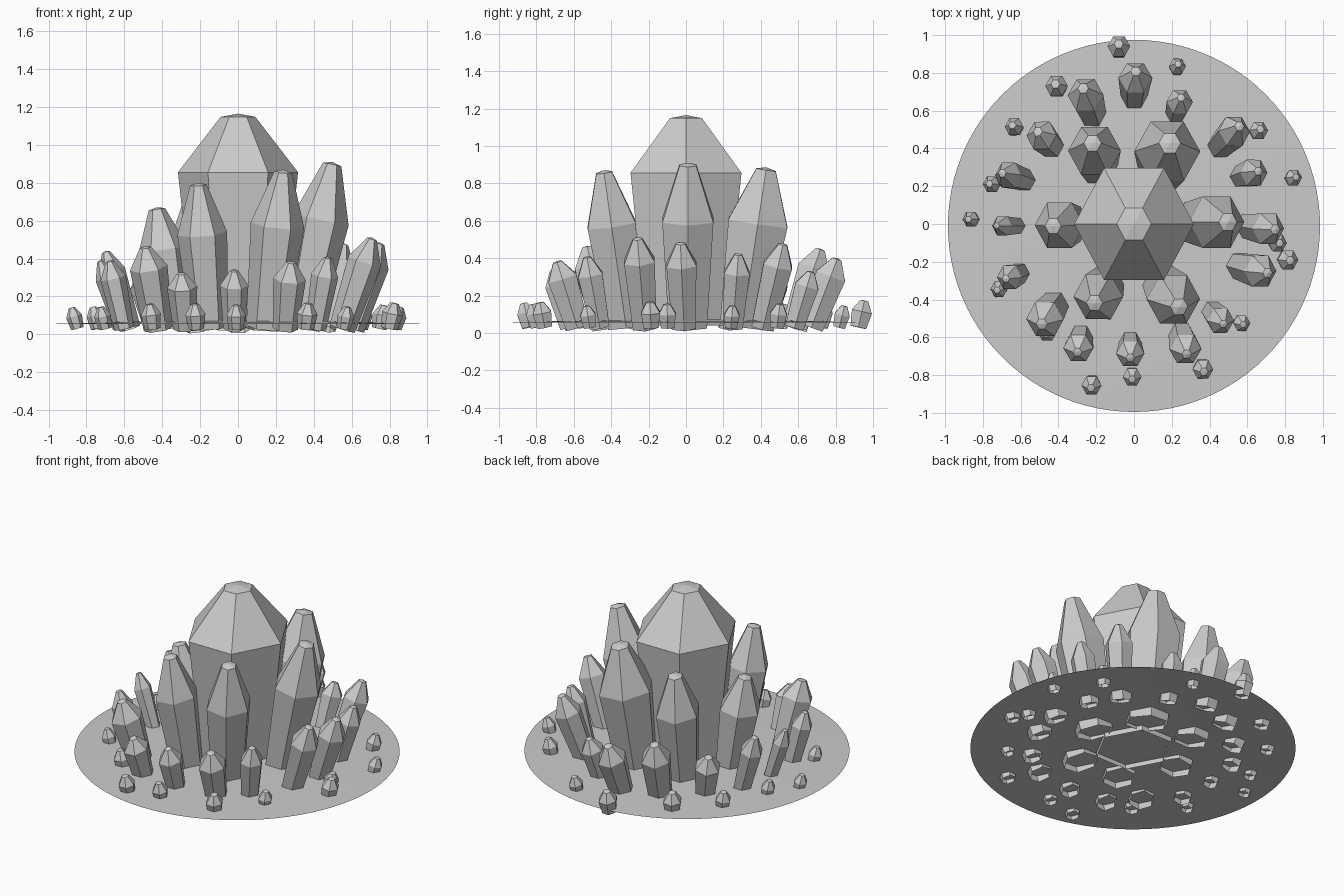
import bpy, bmesh, math
from mathutils import Vector

def finish(bm, name, smooth=False):
    bmesh.ops.recalc_face_normals(bm, faces=bm.faces)
    me = bpy.data.meshes.new(name)
    bm.to_mesh(me)
    bm.free()
    for p in me.polygons:
        p.use_smooth = smooth
    ob = bpy.data.objects.new(name, me)
    bpy.context.collection.objects.link(ob)
    return ob

def crystal(name, base, tip, radius, shoulder=0.74, base_k=0.72, tip_k=0.33, sy=1.0):
    """Open-bottomed six-sided crystal leaning from base to tip."""
    base, tip = Vector(base), Vector(tip)
    axis = tip - base
    rot = Vector((0, 0, 1)).rotation_difference(axis)
    bm = bmesh.new()
    rings = []
    for f, r in ((0, radius * base_k), (shoulder, radius), (0.985, radius * tip_k)):
        ring = []
        for i in range(6):
            a = math.tau * i / 6
            off = rot @ Vector((r * math.cos(a), r * sy * math.sin(a), 0))
            ring.append(bm.verts.new(base + axis * f + off))
        rings.append(ring)
    for lo, hi in zip(rings, rings[1:]):
        for i in range(6):
            j = (i + 1) % 6
            bm.faces.new((lo[i], lo[j], hi[j], hi[i]))
    top = bm.verts.new(tip)
    for i in range(6):
        bm.faces.new((rings[-1][i], rings[-1][(i + 1) % 6], top))
    return finish(bm, name)

# shallow domed ground disc (single surface)
bm = bmesh.new()
n, prev = 96, None
centre = bm.verts.new((0, -0.01, 0.073))
for r, z in ((0.35, 0.071), (0.7, 0.064), (0.985, 0.055)):
    ring = [bm.verts.new((r * math.cos(math.tau * i / n),
                          r * math.sin(math.tau * i / n) - 0.01, z)) for i in range(n)]
    for i in range(n):
        j = (i + 1) % n
        if prev:
            bm.faces.new((prev[i], ring[i], ring[j], prev[j]))
        else:
            bm.faces.new((centre, ring[i], ring[j]))
    prev = ring
finish(bm, "ground_disc", True)

# central crystal
crystal("main_crystal", (0, 0, 0.04), (0, 0, 1.165), 0.317, 0.725, 0.72, 0.29, 1.08)

# large crystals: base x, y, tip x, y, z, radius
large = [
    (0.15, 0.30, 0.19, 0.43, 0.885, 0.175),
    (0.32, 0.01, 0.50, 0.01, 0.91, 0.15),
    (0.15, -0.32, 0.24, -0.44, 0.87, 0.142),
    (-0.15, -0.32, -0.21, -0.42, 0.80, 0.132),
    (-0.33, 0.0, -0.43, -0.01, 0.67, 0.132),
    (-0.19, 0.31, -0.22, 0.43, 0.79, 0.14),
]
for bx, by, tx, ty, tz, r in large:
    crystal("large_crystal", (bx, by, 0.035), (tx, ty, tz), r, 0.65, 0.75, 0.33, 1.05)

# medium ring
medium = [
    (0.0, 0.67, 0.01, 0.81, 0.40, 0.09),
    (0.22, 0.58, 0.25, 0.67, 0.33, 0.07),
    (0.45, 0.41, 0.56, 0.52, 0.48, 0.085),
    (0.56, 0.25, 0.66, 0.28, 0.425, 0.075),
    (0.60, -0.01, 0.75, -0.03, 0.485, 0.088),
    (0.55, -0.22, 0.71, -0.26, 0.51, 0.09),
    (0.41, -0.46, 0.475, -0.53, 0.41, 0.072),
    (0.25, -0.58, 0.28, -0.69, 0.385, 0.086),
    (-0.02, -0.62, -0.02, -0.71, 0.34, 0.075),
    (-0.28, -0.59, -0.30, -0.68, 0.325, 0.08),
    (-0.42, -0.43, -0.49, -0.53, 0.465, 0.1),
    (-0.60, -0.26, -0.68, -0.29, 0.39, 0.068),
    (-0.61, -0.01, -0.73, -0.01, 0.39, 0.055),
    (-0.57, 0.23, -0.70, 0.27, 0.44, 0.072),
    (-0.43, 0.41, -0.51, 0.49, 0.34, 0.082),
    (-0.22, 0.58, -0.27, 0.72, 0.45, 0.095),
]
for bx, by, tx, ty, tz, r in medium:
    crystal("medium_crystal", (bx, by, 0.03), (tx, ty, tz), r, 0.74, 0.78, 0.3, 1.05)

# small outer stubs: x, y, radius
small = [
    (-0.08, 0.94, 0.06), (0.23, 0.835, 0.045), (0.66, 0.495, 0.05), (0.845, 0.245, 0.045),
    (0.815, -0.19, 0.056), (0.76, -0.10, 0.05), (0.57, -0.525, 0.045), (0.365, -0.77, 0.055),
    (-0.01, -0.81, 0.05), (-0.225, -0.855, 0.053), (-0.46, -0.57, 0.053),
    (-0.715, -0.345, 0.045), (-0.865, 0.025, 0.043), (-0.755, 0.21, 0.045),
    (-0.635, 0.515, 0.05), (-0.41, 0.73, 0.06),
]
for x, y, r in small:
    crystal("small_crystal", (x * 0.98, y * 0.98, 0.03), (x * 1.015, y * 1.015, 0.06 + r * 1.9),
            r, 0.58, 0.78, 0.4, 1.05)
